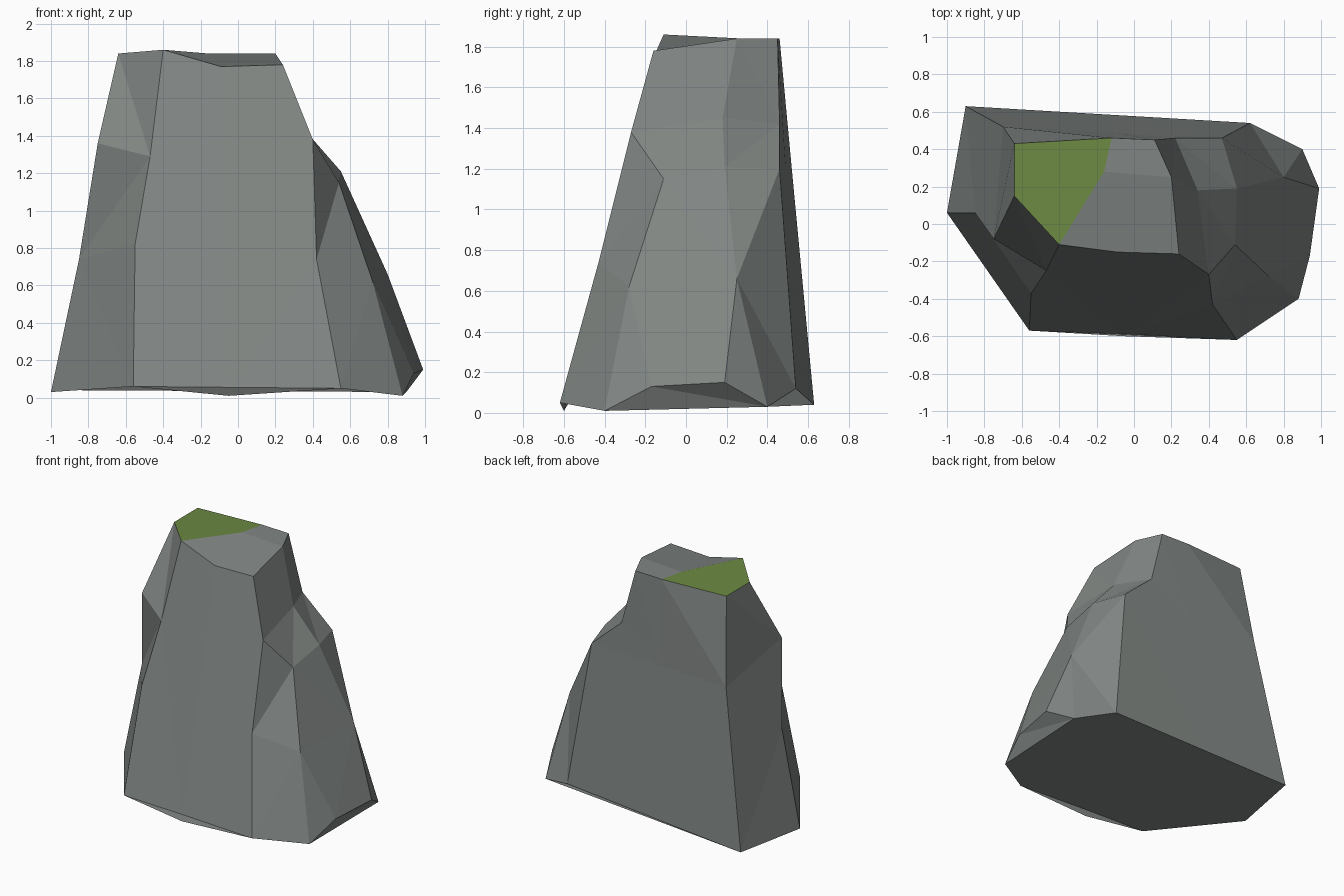
import bpy, bmesh

cube = bpy.data.objects.get("Cube")
if cube:
    bpy.data.objects.remove(cube, do_unlink=True)


def material(name, rgb):
    mat = bpy.data.materials.new(name)
    mat.use_nodes = True
    colour = (*rgb, 1)
    mat.diffuse_color = colour
    bsdf = mat.node_tree.nodes["Principled BSDF"]
    bsdf.inputs["Base Color"].default_value = colour
    bsdf.inputs["Roughness"].default_value = 0.9
    return mat


# Corners of the summit
top_back_left, top_left = (-.64, .43, 1.84), (-.64, .15, 1.84)
top_front_left, top_front = (-.4, -.11, 1.86), (-.09, -.15, 1.77)
top_front_right, top_right = (.24, -.16, 1.78), (.2, .25, 1.84)
top_back_right, top_back = (.11, .45, 1.84), (-.12, .46, 1.84)
top_middle = (-.16, .28, 1.84)

# Shoulder on the right side, shared by several ridges
shelf = [(.34, .18, 1.45), top_right]
shoulder = [(.8, .25, .66), (.55, .19, 1.21)] + shelf
front_right_foot, back_right_foot = (.88, -.4, .01), (.9, .4, .03)

# Ridge lines from foot to summit, in order round the rock
ridges = [
    [(-.9, .63, .04), (-.7, .52, 1.2), top_back_left],
    [(-1, .06, .03), (-.85, .06, .74), (-.75, -.08, 1.36), top_left],
    [(-.56, -.57, .06), (-.55, -.37, .82), (-.47, -.25, 1.29), top_front_left],
    [(-.05, -.6, .01), top_front],
    [(.55, -.62, .05), (.42, -.43, .74), (.4, -.27, 1.38), top_front_right],
    [front_right_foot, (.72, -.28, .62), (.54, -.11, 1.15)] + shelf,
    [front_right_foot, (.94, -.17, .13)] + shoulder,
    [back_right_foot, (.99, .19, .15)] + shoulder,
    [back_right_foot] + shoulder,
    [(.62, .54, .12), (.47, .46, 1.2), (.22, .46, 1.42), top_back_right],
    [(-.14, .585, .08), (-.12, .49, 1.2), top_back],
]

bm = bmesh.new()
corners = {}


def add_face(points, slot=0):
    points = list(dict.fromkeys(points))
    if len(points) < 3:
        return
    verts = [corners.setdefault(p, None) or bm.verts.new(p) for p in points]
    corners.update(zip(points, verts))
    bm.faces.new(verts).material_index = slot


def skin(a, b):
    """Join two neighbouring ridges with facets, climbing the lower one first."""
    i = j = 0
    while i < len(a) - 1 or j < len(b) - 1:
        climb_a = j == len(b) - 1 or (i < len(a) - 1 and a[i + 1][2] <= b[j + 1][2])
        if climb_a:
            add_face([a[i], b[j], a[i + 1]])
            i += 1
        else:
            add_face([a[i], b[j], b[j + 1]])
            j += 1


# Sides
for k, ridge in enumerate(ridges):
    skin(ridge, ridges[(k + 1) % len(ridges)])

# Underside
add_face([ridge[0] for ridge in reversed(ridges)])

# Summit: mossy patch, sloping front facet and small back facet
add_face([top_back_left, top_left, top_front_left, top_middle, top_back], 1)
add_face([top_front_left, top_front, top_front_right, top_right, top_middle])
add_face([top_middle, top_right, top_back_right, top_back])

bmesh.ops.recalc_face_normals(bm, faces=bm.faces)
mesh = bpy.data.meshes.new("rock")
bm.to_mesh(mesh)
bm.free()

mesh.materials.append(material("grey_stone", (.216, .238, .227)))
mesh.materials.append(material("green_moss", (.15, .25, .055)))
rock = bpy.data.objects.new("rock", mesh)
bpy.context.collection.objects.link(rock)
